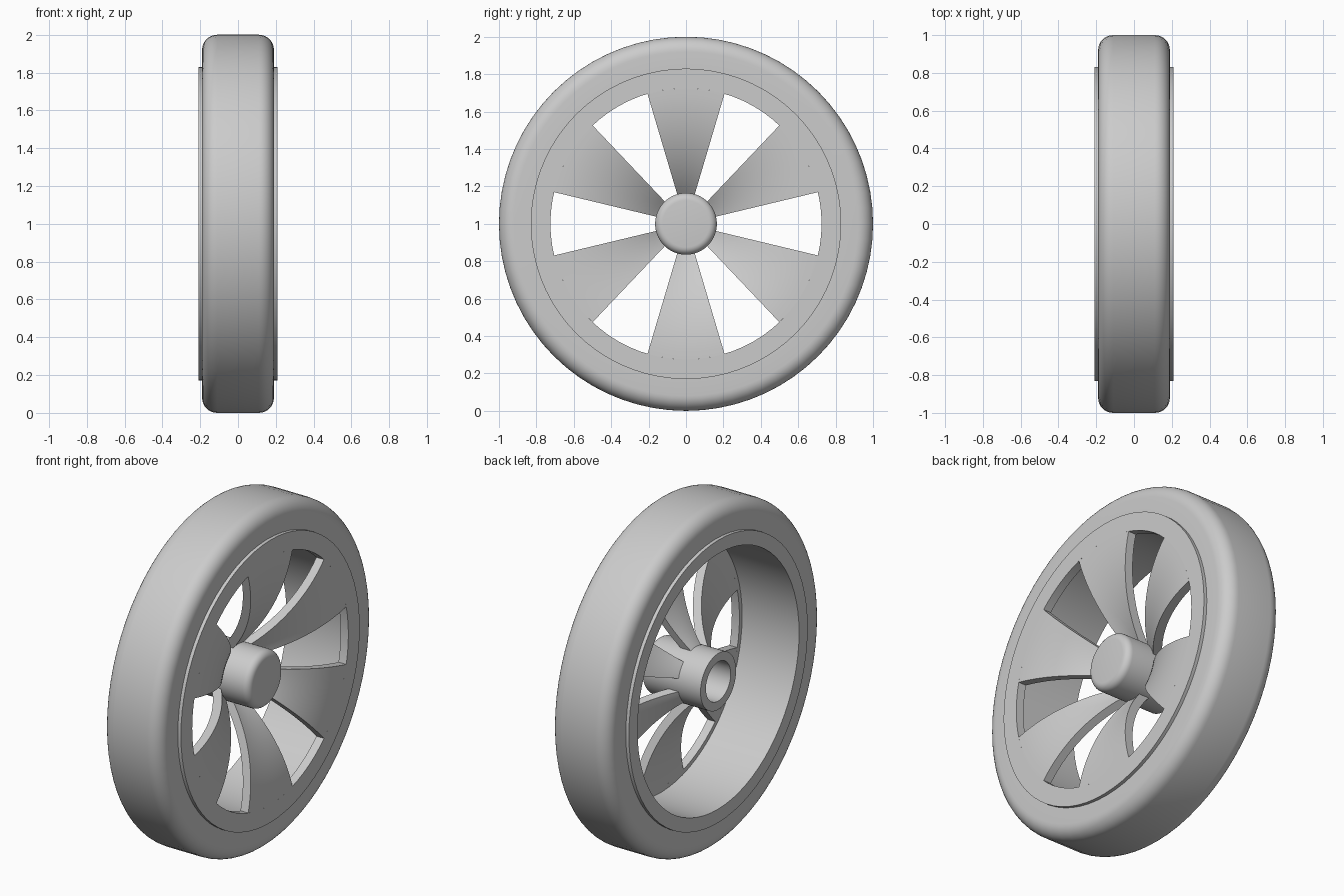
import bpy, bmesh, math

if "Cube" in bpy.data.objects:
    bpy.data.objects.remove(bpy.data.objects["Cube"])

SEG = 72                      # steps around the wheel
AXLE_Z = 1.0                  # axle height
FACE = 0.21                   # half width of the rim

grey = bpy.data.materials.new("plain_grey")
grey.diffuse_color = (0.6, 0.6, 0.6, 1)
grey.use_nodes = True
grey.node_tree.nodes["Principled BSDF"].inputs["Base Color"].default_value = grey.diffuse_color


def arc(cx, cr, rad, a0, a1, n):
    """Points (x, r) on a circular arc, angles in degrees."""
    return [(cx + rad * math.cos(math.radians(a0 + (a1 - a0) * i / n)),
             cr + rad * math.sin(math.radians(a0 + (a1 - a0) * i / n)))
            for i in range(n + 1)]


def revolve(bm, profile, start=0.0, sweep=math.tau, steps=SEG):
    """Sweep a closed (x, r) profile around the x axis; cap partial sweeps."""
    full = abs(sweep - math.tau) < 1e-6
    rings = []
    for i in range(steps if full else steps + 1):
        a = start + sweep * i / steps
        rings.append([bm.verts.new((x, r * math.cos(a), r * math.sin(a) + AXLE_Z))
                      for x, r in profile])
    n = len(profile)
    for i in range(steps):
        a, b = rings[i], rings[(i + 1) % len(rings)]
        for j in range(n):
            k = (j + 1) % n
            if profile[j][1] == 0 and profile[k][1] == 0:
                continue
            bm.faces.new((a[j], a[k], b[k], b[j]))
    if not full:
        bm.faces.new(rings[0])
        bm.faces.new(rings[-1])


def finish(name, bm):
    bmesh.ops.remove_doubles(bm, verts=bm.verts, dist=1e-5)
    bmesh.ops.dissolve_degenerate(bm, edges=bm.edges, dist=1e-6)
    bmesh.ops.recalc_face_normals(bm, faces=bm.faces)
    me = bpy.data.meshes.new(name)
    bm.to_mesh(me)
    bm.free()
    ob = bpy.data.objects.new(name, me)
    me.materials.append(grey)
    bpy.context.collection.objects.link(ob)
    bpy.context.view_layer.objects.active = ob
    ob.select_set(True)
    bpy.ops.object.shade_smooth_by_angle(angle=math.radians(30))
    ob.select_set(False)


def lathe_part(name, profile):
    bm = bmesh.new()
    revolve(bm, profile)
    finish(name, bm)


# Tyre with rounded shoulders
lathe_part("tyre", [(-0.19, 0.82)] + arc(-0.11, 0.92, 0.08, 180, 90, 8)
           + arc(0.11, 0.92, 0.08, 90, 0, 8) + [(0.19, 0.82)])

# Rim barrel, open at the back, with a flat front lip
WINDOW_R = 0.725
lathe_part("rim", [(-FACE, 0.83), (FACE, 0.83), (FACE, WINDOW_R),
                   (FACE - 0.05, WINDOW_R), (FACE - 0.05, 0.75), (-FACE, 0.75)])

# Hub with a rounded front cap and a blind axle hole at the back
lathe_part("hub", [(-FACE, 0.115), (-FACE, 0.165)] + arc(0.145, 0.125, 0.04, 90, 0, 6)
           + [(0.185, 0.0), (0.06, 0.0), (0.06, 0.115)])

# Six dished spokes, curving back from the rim lip to the hub
DISH_R, THICK, INNER = 0.86, 0.05, 0.15
HALF = math.radians(16.5)
front, back = [], []
for i in range(15):
    r = WINDOW_R + (INNER - WINDOW_R) * i / 14
    d = WINDOW_R - r
    drop = DISH_R - math.sqrt(DISH_R ** 2 - d ** 2)
    slope = d / math.sqrt(DISH_R ** 2 - d ** 2)
    front.append((FACE - drop, r))
    back.append((FACE - drop - THICK * math.sqrt(1 + slope ** 2), r))
bm = bmesh.new()
for k in range(6):
    mid = math.radians(30 + 60 * k)
    revolve(bm, front + back[::-1], mid - HALF, 2 * HALF, 8)
finish("spokes", bm)
